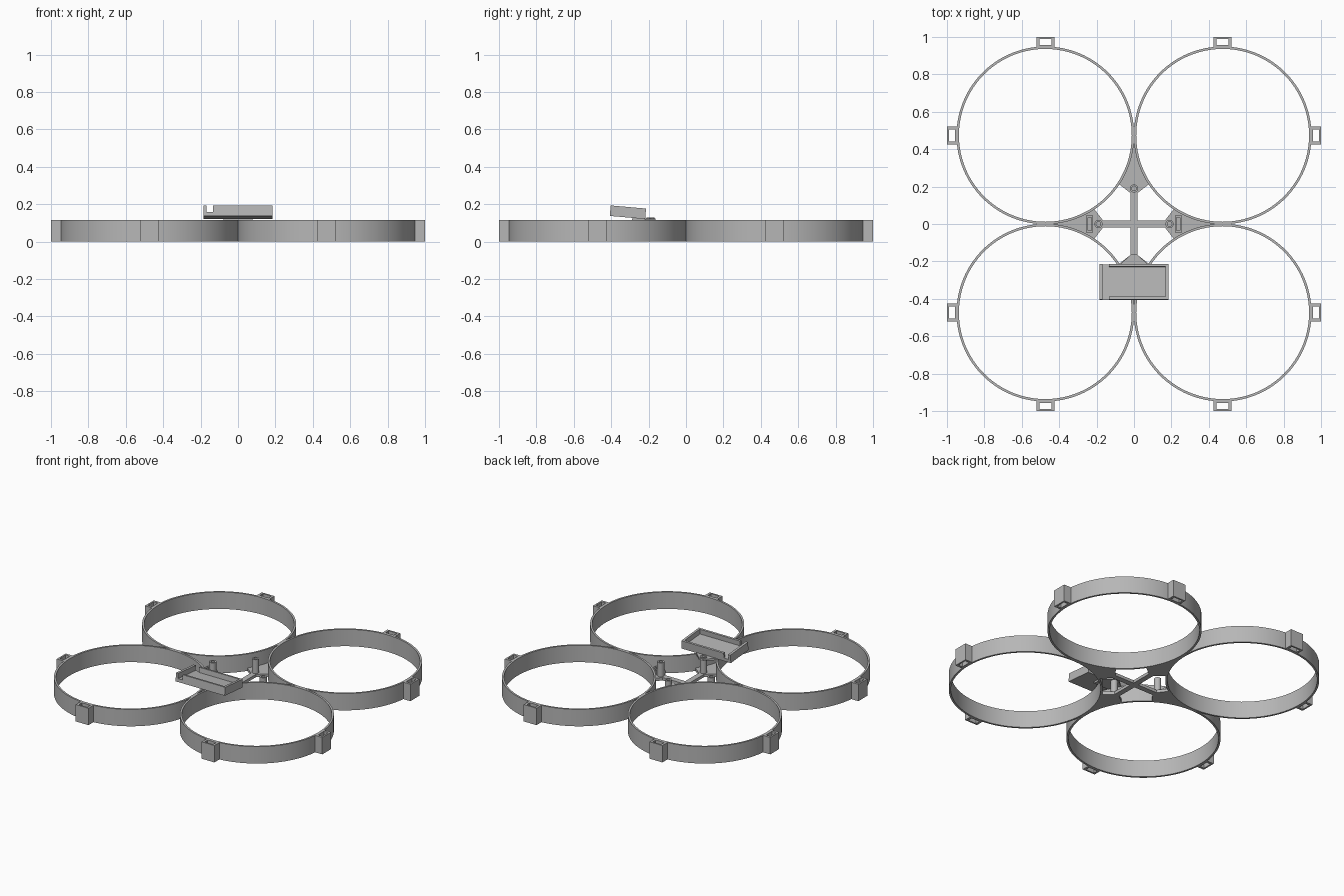
import bpy, bmesh
from math import cos, sin, pi, sqrt, radians
from mathutils import Matrix

if "Cube" in bpy.data.objects:
    bpy.data.objects.remove(bpy.data.objects["Cube"])

grey = bpy.data.materials.new("plain_grey")
grey.use_nodes = True
colour = (0.47, 0.47, 0.47, 1)
grey.diffuse_color = colour
grey.node_tree.nodes["Principled BSDF"].inputs["Base Color"].default_value = colour

RING_C, RING_R, RING_H, WALL = 0.474, 0.475, 0.115, 0.013
PLATE = 0.02


def finish(name, bm, matrix=None):
    bmesh.ops.recalc_face_normals(bm, faces=bm.faces)
    mesh = bpy.data.meshes.new(name)
    bm.to_mesh(mesh)
    bm.free()
    mesh.materials.append(grey)
    obj = bpy.data.objects.new(name, mesh)
    bpy.context.collection.objects.link(obj)
    if matrix:
        obj.matrix_world = matrix
    bpy.ops.object.select_all(action="DESELECT")
    obj.select_set(True)
    bpy.context.view_layer.objects.active = obj
    bpy.ops.object.shade_smooth_by_angle(angle=radians(30))
    return obj


def circle(x, y, r, n):
    return [(x + r * cos(2 * pi * i / n), y + r * sin(2 * pi * i / n)) for i in range(n)]


def rect(x0, x1, y0, y1):
    return [(x0, y0), (x1, y0), (x1, y1), (x0, y1)]


def prism(name, outline, z0, z1, matrix=None):
    bm = bmesh.new()
    low = [bm.verts.new((x, y, z0)) for x, y in outline]
    top = [bm.verts.new((x, y, z1)) for x, y in outline]
    bm.faces.new(low)
    bm.faces.new(top)
    for i in range(len(low)):
        j = (i + 1) % len(low)
        bm.faces.new((low[i], low[j], top[j], top[i]))
    return finish(name, bm, matrix)


def tube(name, outer, inner, z0, z1, matrix=None):
    # Hollow wall between two outlines with equal point counts
    bm = bmesh.new()
    loops = [[bm.verts.new((x, y, z)) for x, y in pts]
             for pts, z in ((outer, z0), (outer, z1), (inner, z1), (inner, z0))]
    n = len(outer)
    for k in range(4):
        a, b = loops[k], loops[(k + 1) % 4]
        for i in range(n):
            j = (i + 1) % n
            bm.faces.new((a[i], a[j], b[j], b[i]))
    return finish(name, bm, matrix)


# Propeller guard rings, each with two hollow clips on the outer sides
for sx, side in ((1, "left"), (-1, "right")):
    for sy, end in ((1, "back"), (-1, "front")):
        cx, cy = sx * RING_C, sy * RING_C
        tube(f"guard_ring_{end}_{side}", circle(cx, cy, RING_R, 128),
             circle(cx, cy, RING_R - WALL, 128), 0, RING_H)
        for axis, turn in (("side", 0 if sx > 0 else pi), ("end", sy * pi / 2)):
            # Clip is drawn pointing to +x, then moved to its ring
            spin = Matrix.Translation((cx, cy, 0)) @ Matrix.Rotation(turn, 4, "Z")
            tube(f"clip_{axis}_{end}_{side}",
                 rect(0.468, 1 - RING_C, -0.048, 0.048),
                 rect(0.483, 0.515, -0.032, 0.032), 0, RING_H, spin)


def gap(d):
    # Half width of the gap between neighbouring rings
    return RING_C - sqrt((RING_R - 0.006) ** 2 - (RING_C - d) ** 2)


# Gusset plates, arms and posts around the centre
steps = [0.215 + 0.25 * i / 14 for i in range(15)]
edge = [(0.165, 0.018)] + [(d, gap(d)) for d in steps]
gusset = edge + [(x, -y) for x, y in reversed(edge)]
for k, name in enumerate(("left", "back", "right", "front")):
    turn = Matrix.Rotation(k * pi / 2, 4, "Z")
    prism(f"gusset_{name}", gusset, 0, PLATE, turn)
    tube(f"post_{name}", circle(0.19, 0, 0.022, 32), circle(0.19, 0, 0.012, 32),
         PLATE, RING_H, turn)
    if k % 2 == 0:
        tube(f"strap_loop_{name}", rect(0.218, 0.257, -0.046, 0.046),
             rect(0.228, 0.247, -0.036, 0.036), PLATE, 0.05, turn)
prism("arm_across", rect(-0.18, 0.18, -0.0185, 0.0185), 0, PLATE)
prism("arm_along", rect(-0.0185, 0.0185, -0.18, 0.18), 0, PLATE)

# Tray bracket on the front post
prism("tray_bracket", [(-0.016, -0.162), (-0.078, -0.22), (-0.078, -0.29),
                       (0.078, -0.29), (0.078, -0.22), (0.016, -0.162)], 0.112, 0.124)
tube("bracket_boss", circle(0, -0.19, 0.022, 32), circle(0, -0.19, 0.012, 32), 0.115, 0.13)

# Open tray, tipped up at the front, with a cable gap near its right end
tilt = Matrix.Translation((0, -0.313, 0.129)) @ Matrix.Rotation(radians(-5), 4, "X")
L, W, FLOOR, TOP = 0.185, 0.095, 0.022, 0.056
prism("tray_floor", rect(-L, L, -W, W), 0, FLOOR, tilt)
prism("tray_wall_front", rect(-0.134, L, -W, -W + 0.014), FLOOR, TOP, tilt)
prism("tray_wall_back", rect(-0.134, L, W - 0.014, W), FLOOR, TOP, tilt)
prism("tray_wall_left", rect(L - 0.016, L, -W + 0.014, W - 0.014), FLOOR, TOP, tilt)
prism("tray_wall_right", rect(-L, -L + 0.017, -W, W), FLOOR, TOP, tilt)
